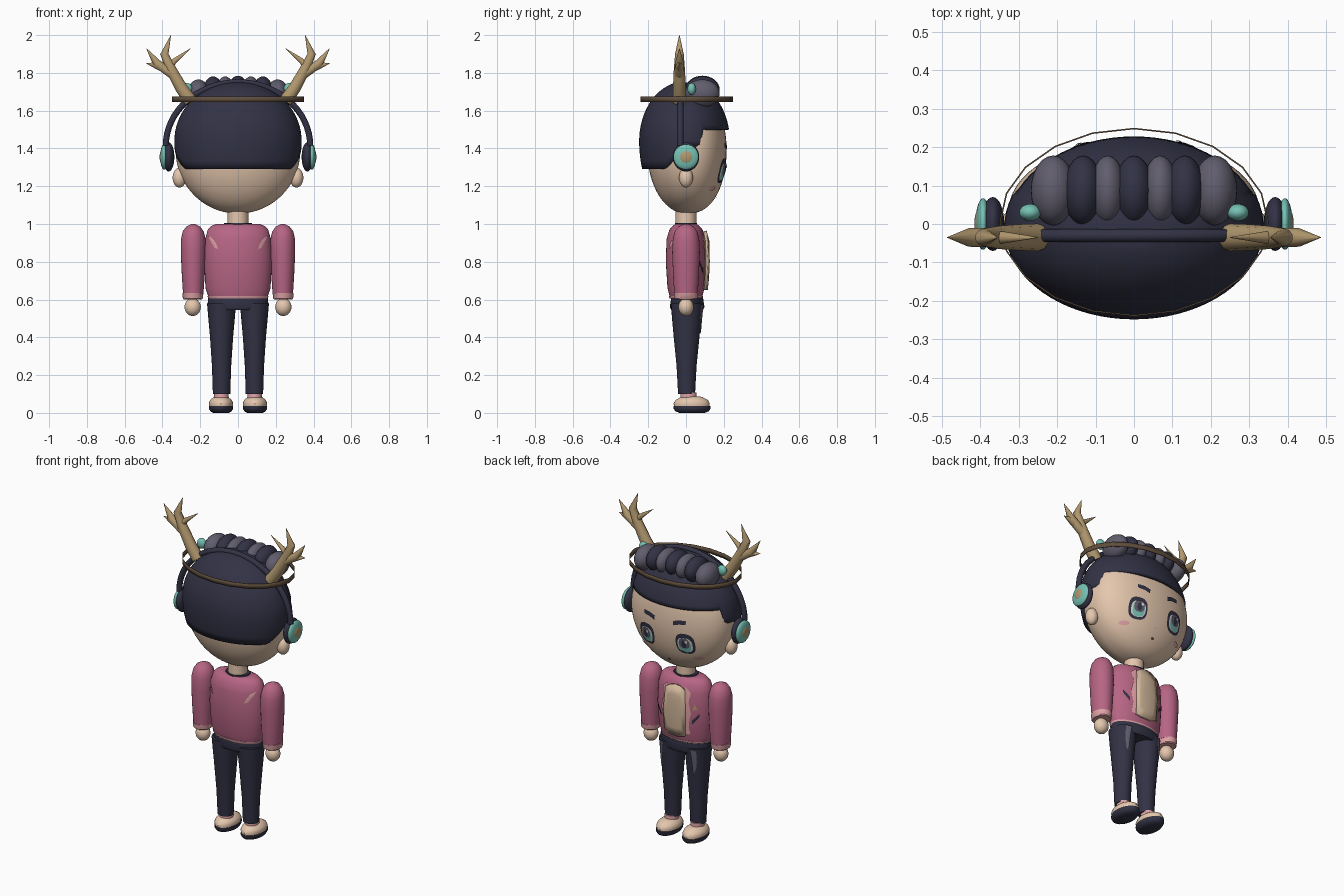
import bpy, bmesh, math
from mathutils import Vector

cube = bpy.data.objects.get("Cube")
if cube:
    bpy.data.objects.remove(cube, do_unlink=True)


def material(name, rgb):
    m = bpy.data.materials.new(name)
    m.use_nodes = True
    m.diffuse_color = (*rgb, 1)
    m.node_tree.nodes["Principled BSDF"].inputs["Base Color"].default_value = (*rgb, 1)
    return m


SKIN = material("skin", (0.78, 0.57, 0.42))
NAVY = material("navy", (0.032, 0.032, 0.06))
GREY = material("grey violet", (0.12, 0.11, 0.155))
PINK = material("rose pink", (0.47, 0.13, 0.23))
PALE = material("pale pink", (0.74, 0.36, 0.38))
CREAM = material("cream", (0.65, 0.48, 0.33))
TAN = material("antler tan", (0.45, 0.32, 0.16))
TEAL = material("teal", (0.18, 0.53, 0.45))
BROWN = material("brown", (0.115, 0.075, 0.045))
WHITE = material("off white", (0.75, 0.68, 0.64))


def finish(ob, name, mat, angle=40):
    ob.name = name
    ob.data.materials.clear()
    ob.data.materials.append(mat)
    bpy.ops.object.select_all(action='DESELECT')
    ob.select_set(True)
    bpy.context.view_layer.objects.active = ob
    bpy.ops.object.shade_smooth_by_angle(angle=math.radians(angle))
    return ob


def from_bmesh(bm, name, mat, recalc=True):
    if recalc:
        bmesh.ops.recalc_face_normals(bm, faces=bm.faces)
    me = bpy.data.meshes.new(name)
    bm.to_mesh(me)
    bm.free()
    ob = bpy.data.objects.new(name, me)
    bpy.context.collection.objects.link(ob)
    return finish(ob, name, mat)


def ball(name, loc, radii, mat, seg=32, rings=20):
    bpy.ops.mesh.primitive_uv_sphere_add(segments=seg, ring_count=rings, location=loc)
    ob = bpy.context.object
    ob.scale = radii
    bpy.ops.object.transform_apply(location=False, rotation=False, scale=True)
    return finish(ob, name, mat)


def bridge(bm, a, b):
    n = len(a)
    for i in range(n):
        bm.faces.new((a[i], a[(i + 1) % n], b[(i + 1) % n], b[i]))


def loft(name, sections, mat, cx=0.0, cy=0.0, seg=28):
    """Stack elliptical sections (z, rx, ry) into a capped solid."""
    bm = bmesh.new()
    rows = [[bm.verts.new((cx + rx * math.cos(math.tau * i / seg),
                           cy + ry * math.sin(math.tau * i / seg), z)) for i in range(seg)]
            for z, rx, ry in sections]
    for a, b in zip(rows, rows[1:]):
        bridge(bm, a, b)
    bm.faces.new(rows[0])
    bm.faces.new(rows[-1])
    return from_bmesh(bm, name, mat)


def tube(name, pts, mat, res=3):
    """Tapering tube through (x, y, z, radius) points."""
    cu = bpy.data.curves.new(name, 'CURVE')
    cu.dimensions = '3D'
    cu.bevel_depth = 1.0
    cu.bevel_resolution = res
    cu.use_fill_caps = True
    sp = cu.splines.new('POLY')
    sp.points.add(len(pts) - 1)
    for p, (x, y, z, r) in zip(sp.points, pts):
        p.co = (x, y, z, 1)
        p.radius = r
    ob = bpy.data.objects.new(name, cu)
    bpy.context.collection.objects.link(ob)
    bpy.ops.object.select_all(action='DESELECT')
    ob.select_set(True)
    bpy.context.view_layer.objects.active = ob
    bpy.ops.object.convert(target='MESH')
    return finish(bpy.context.object, name, mat)


def plate(name, outline, surface, lift, mat, side=1, thick=0.0):
    """Thin patch hugging a surface y = surface(x, z), on the +y or -y side."""
    bm = bmesh.new()
    c = sum((Vector(p) for p in outline), Vector((0, 0))) / len(outline)

    def vert(p):
        return bm.verts.new((p.x, side * (surface(p.x, p.y) + lift), p.y))
    rows = [[vert(c.lerp(Vector(p), t)) for p in outline] for t in (0.33, 0.67, 1.0)]
    bm.faces.new(rows[0])
    for a, b in zip(rows, rows[1:]):
        bridge(bm, a, b)
    bmesh.ops.recalc_face_normals(bm, faces=bm.faces)
    if sum(f.normal.y for f in bm.faces) * side < 0:
        bmesh.ops.reverse_faces(bm, faces=bm.faces)
    ob = from_bmesh(bm, name, mat, recalc=False)
    if thick:
        ob.modifiers.new("thickness", 'SOLIDIFY').thickness = thick


def oval(x, z, rx, rz, n=24, power=1.0):
    """Ellipse outline; a power below 1 squares it off."""
    def bulge(v):
        return math.copysign(abs(v) ** power, v)
    return [(x + rx * bulge(math.cos(math.tau * i / n)), z + rz * bulge(math.sin(math.tau * i / n)))
            for i in range(n)]


def head_y(x, z):
    return 0.215 * max(0, 1 - (x / 0.33) ** 2 - ((z - 1.39) / 0.335) ** 2) ** 0.4


TORSO = [(0.61, 0.155, 0.085), (0.66, 0.172, 0.098), (0.8, 0.18, 0.107), (0.92, 0.174, 0.103),
         (0.97, 0.16, 0.088), (0.99, 0.14, 0.07), (1.0, 0.115, 0.055)]


def torso_y(x, z):
    for (z0, a0, b0), (z1, a1, b1) in zip(TORSO, TORSO[1:]):
        if z <= z1:
            t = (z - z0) / (z1 - z0)
            return (b0 + (b1 - b0) * t) * math.sqrt(max(0, 1 - (x / (a0 + (a1 - a0) * t)) ** 2))
    return 0.05


# Head with a flattened face, and neck
head = ball("head", (0, 0, 1.39), (0.33, 0.205, 0.335), SKIN, 64, 40)
for v in head.data.vertices:
    if v.co.y > 0:
        v.co.y = 0.215 * (v.co.y / 0.205) ** 0.8
loft("neck", [(0.97, 0.055, 0.055), (1.09, 0.055, 0.055)], SKIN)


# Hair: shell whose lower edge is high over the face and low at the nape
def hair_edge(a):
    y = 0.24 * math.sin(a)
    if y > 0.1:
        return 1.5
    return 1.29 + 0.12 * min(1, max(0, (y + 0.11) / 0.13))


bm = bmesh.new()
SEG, ROWS = 72, 18
rows = []
for r in range(1, ROWS + 1):
    row = []
    for i in range(SEG):
        a = math.tau * i / SEG
        z = 1.752 - (1.752 - hair_edge(a)) * (r / ROWS) ** 1.7
        k = math.sqrt(max(0, 1 - ((z - 1.44) / (0.314 if z > 1.44 else 0.42)) ** 2))
        row.append(bm.verts.new((0.337 * k * math.cos(a), -0.008 + 0.24 * k * math.sin(a), z)))
    rows.append(row)
for a, b in zip(rows, rows[1:]):
    bridge(bm, b, a)
bm.faces.new(rows[0])
hair = from_bmesh(bm, "hair", NAVY, recalc=False)
shell = hair.modifiers.new("thickness", 'SOLIDIFY')
shell.thickness, shell.offset = 0.02, -1

# Rolled braid across the top, alternating colours
for x, w, z, mat in ((0, 0.051, 1.712, NAVY), (0.068, 0.046, 1.708, GREY),
                     (0.132, 0.051, 1.708, NAVY), (0.21, 0.058, 1.692, GREY)):
    for s in ((1, -1) if x else (1,)):
        ball("braid_roll", (s * x, 0.087, z), (w, 0.091, 0.073), mat, 24, 16)

# Halo band
bm = bmesh.new()
loops = [[bm.verts.new((0.35 * math.cos(math.tau * i / 20), 0.005 + 0.245 * math.sin(math.tau * i / 20), z))
          for i in range(20)] for z in (1.645, 1.675)]
bridge(bm, *loops)
band = from_bmesh(bm, "halo_band", BROWN)
band.modifiers.new("thickness", 'SOLIDIFY').thickness = 0.004

# Headphone band
tube("headphone_band", [(0.382 * math.cos(math.pi * i / 32), -0.03, 1.415 + 0.335 * math.sin(math.pi * i / 32), 0.017)
                        for i in range(33)], NAVY)

for s in (1, -1):
    # Headphones, ears, gems
    ball("headphone_pad", (s * 0.367, 0, 1.355), (0.03, 0.07, 0.077), NAVY)
    ball("headphone_shell", (s * 0.392, 0, 1.355), (0.02, 0.067, 0.067), TEAL)
    ball("headphone_cap", (s * 0.404, 0, 1.355), (0.011, 0.036, 0.036), TAN)
    ball("ear", (s * 0.31, 0, 1.245), (0.036, 0.037, 0.052), SKIN)
    ball("hair_gem", (s * 0.27, 0.03, 1.715), (0.028, 0.022, 0.032), TEAL)

    # Antlers
    y = -0.035
    tube("antler_stem", [(s * 0.25, y, 1.65, 0.036), (s * 0.3, y, 1.72, 0.034), (s * 0.35, y, 1.81, 0.03),
                         (s * 0.39, y, 1.9, 0.023), (s * 0.355, y, 2.0, 0.001)], TAN)
    tube("antler_outer_tine", [(s * 0.33, y, 1.78, 0.026), (s * 0.43, y, 1.85, 0.024), (s * 0.485, y, 1.93, 0.001)], TAN)
    tube("antler_low_tine", [(s * 0.37, y, 1.81, 0.022), (s * 0.43, y, 1.84, 0.02), (s * 0.485, y, 1.85, 0.001)], TAN)
    tube("antler_inner_tine", [(s * 0.365, y, 1.83, 0.018), (s * 0.335, y, 1.865, 0.015), (s * 0.25, y, 1.93, 0.001)], TAN)

    # Eyes, brows, blush
    x, z = s * 0.13, 1.282
    plate("eye_outline", oval(x, z, 0.057, 0.066, power=0.75), head_y, 0.004, NAVY)
    plate("eye_white", oval(x, z - 0.006, 0.044, 0.047, power=0.75), head_y, 0.007, WHITE)
    plate("eye_iris", oval(x, z - 0.008, 0.036, 0.045, power=0.8), head_y, 0.010, TEAL)
    plate("eye_iris_upper", oval(x, z + 0.008, 0.031, 0.034, power=0.8), head_y, 0.013, GREY)
    plate("eye_pupil", oval(x, z + 0.004, 0.014, 0.025), head_y, 0.016, NAVY)
    plate("eye_glint", oval(x - 0.014, z + 0.02, 0.008, 0.01, 10), head_y, 0.018, WHITE)
    plate("eyebrow", [(s * 0.065, 1.39), (s * 0.1, 1.402), (s * 0.14, 1.406), (s * 0.142, 1.43),
                      (s * 0.1, 1.428), (s * 0.062, 1.416)], head_y, 0.006, NAVY)
    plate("blush", oval(s * 0.188, 1.188, 0.027, 0.012, 12), head_y, 0.005, PALE)

    # Arms and hands
    loft("sleeve", [(0.63, 0.054, 0.062), (0.72, 0.06, 0.068), (0.85, 0.066, 0.073), (0.92, 0.065, 0.07),
                    (0.96, 0.056, 0.06), (0.985, 0.038, 0.042), (1.0, 0.01, 0.012)], PINK, s * 0.237)
    loft("cuff", [(0.6, 0.048, 0.054), (0.605, 0.053, 0.06), (0.636, 0.056, 0.064)], PALE, s * 0.239)
    ball("hand", (s * 0.24, 0, 0.56), (0.043, 0.04, 0.047), SKIN)

    # Legs and shoes
    loft("trouser_leg", [(0.1, 0.046, 0.045), (0.25, 0.051, 0.053), (0.4, 0.061, 0.068), (0.5, 0.07, 0.077),
                         (0.58, 0.077, 0.083)], NAVY, s * 0.087, 0.003)
    plate("thigh_patch", [(s * 0.092, 0.575), (s * 0.125, 0.57), (s * 0.126, 0.5), (s * 0.118, 0.43),
                          (s * 0.104, 0.42), (s * 0.1, 0.5)],
          lambda px, pz: 0.003 + (0.077 + (pz - 0.5) * 0.08) * math.sqrt(max(0, 1 - ((px - s * 0.087) / 0.07) ** 2)),
          0.007, GREY)
    loft("ankle", [(0.06, 0.04, 0.044), (0.108, 0.038, 0.042)], PALE, s * 0.088, 0.014)
    loft("shoe", [(0.03, 0.06, 0.092), (0.05, 0.065, 0.096), (0.068, 0.058, 0.086), (0.081, 0.042, 0.062),
                  (0.087, 0.03, 0.045)], SKIN, s * 0.09, 0.03)
    loft("sole", [(0.0, 0.04, 0.066), (0.008, 0.056, 0.088), (0.022, 0.064, 0.098), (0.036, 0.064, 0.098)],
         NAVY, s * 0.09, 0.032)

    # Jacket markings, back and front
    plate("back_slash", [(s * 0.105, 0.868), (s * 0.122, 0.872), (s * 0.147, 0.91), (s * 0.157, 0.938),
                         (s * 0.134, 0.922), (s * 0.115, 0.895)], torso_y, 0.007, PALE, side=-1)
    plate("lapel", [(s * 0.055, 0.66), (s * 0.094, 0.67), (s * 0.086, 0.73), (s * 0.102, 0.8), (s * 0.087, 0.87),
                    (s * 0.096, 0.93), (s * 0.06, 0.96), (s * 0.055, 0.8)], torso_y, 0.008, PALE)
    plate("pocket_slash", [(s * 0.105, 0.735), (s * 0.142, 0.785), (s * 0.142, 0.805), (s * 0.105, 0.76)],
          torso_y, 0.007, NAVY)

# Mouth and nose
plate("mouth", oval(0, 1.145, 0.012, 0.007, 10), head_y, 0.004, BROWN)
plate("nose", oval(0, 1.2, 0.006, 0.004, 8), head_y, 0.004, PALE)

# Torso
loft("jacket", TORSO, PINK, seg=40)
loft("jacket_hem", [(0.605, 0.156, 0.086), (0.612, 0.16, 0.089), (0.62, 0.162, 0.09)], PALE, seg=40)
loft("collar", [(0.985, 0.085, 0.062), (1.006, 0.072, 0.058)], NAVY)
plate("shirt_panel", [(-0.068, 0.66), (-0.03, 0.65), (0, 0.65), (0.03, 0.65), (0.068, 0.66), (0.075, 0.8),
                      (0.065, 0.94), (0.03, 0.96), (0, 0.965), (-0.03, 0.96), (-0.065, 0.94), (-0.075, 0.8)],
      torso_y, 0.02, CREAM, thick=0.02)
plate("badge", [(-0.105, 0.825), (-0.135, 0.825), (-0.119, 0.862)], torso_y, 0.007, TAN)

# Hips
loft("hips", [(0.545, 0.15, 0.084), (0.56, 0.162, 0.092), (0.61, 0.158, 0.084)], NAVY, cy=0.006, seg=40)
